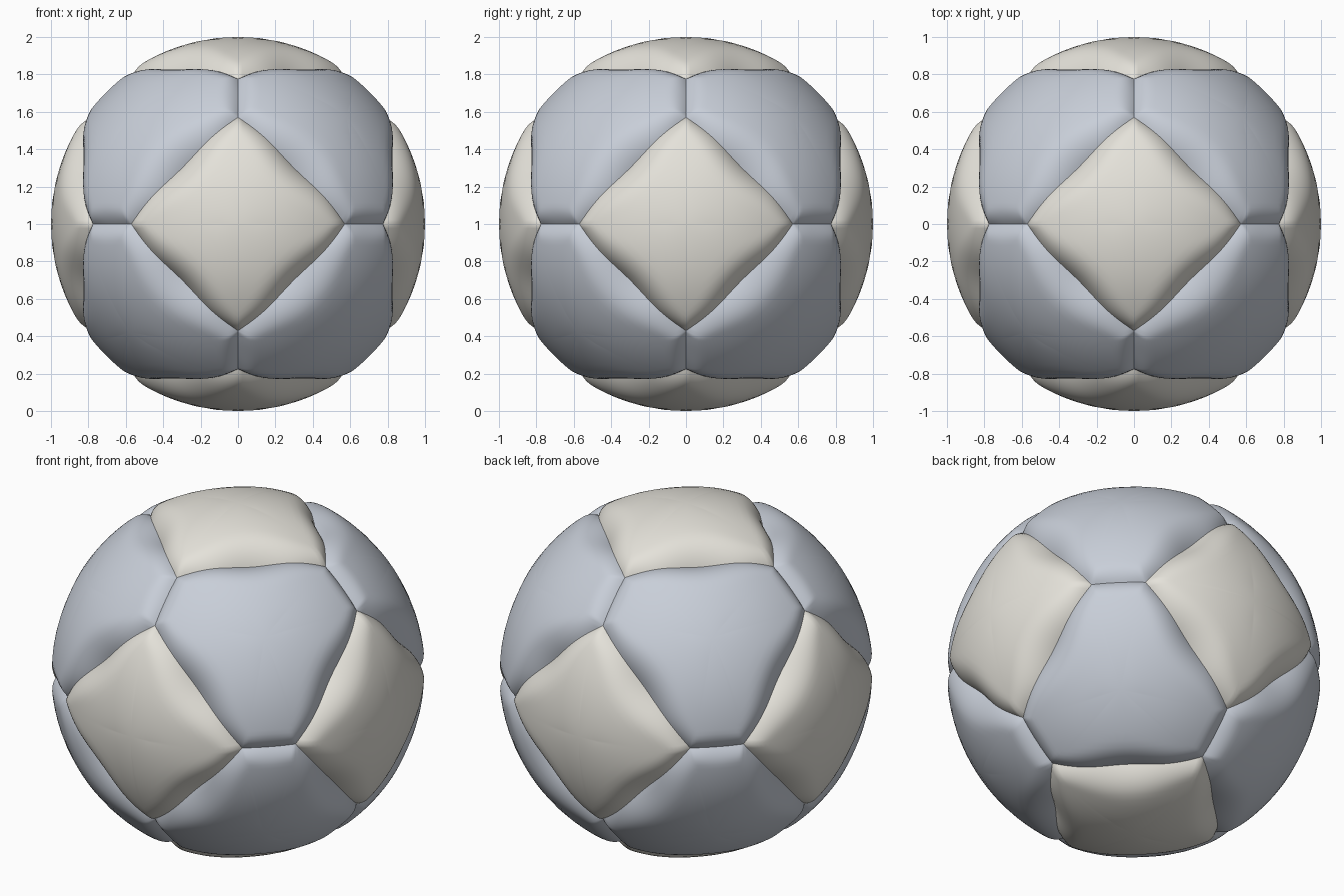
import bpy, bmesh, math
from math import sin, pi
from mathutils import Vector
from itertools import product

if "Cube" in bpy.data.objects:
    bpy.data.objects.remove(bpy.data.objects["Cube"])

A, B = 0.57, 0.775           # seam corner coordinates
STEPS = 24                   # segments along each panel side
RINGS = [0.0, 0.2, 0.38, 0.52, 0.62, 0.7, 0.76, 0.81, 0.85, 0.885, 0.915, 0.94, 0.96, 0.98, 1.0]


def material(name, rgb):
    m = bpy.data.materials.new(name)
    m.diffuse_color = (*rgb, 1)
    m.use_nodes = True
    m.node_tree.nodes["Principled BSDF"].inputs["Base Color"].default_value = m.diffuse_color
    return m


cream = material("cream", (0.78, 0.76, 0.70))
blue_grey = material("blue_grey", (0.58, 0.62, 0.69))


def panel(name, centre, corners, mat):
    """Puffy spherical panel whose rim sinks into the seams."""
    c = centre.normalized()
    ex = c.orthogonal().normalized()
    ey = c.cross(ex)
    corners = sorted((v.normalized() for v in corners),
                     key=lambda v: math.atan2(v.dot(ey), v.dot(ex)))
    sides = list(zip(corners, corners[1:] + corners[:1]))

    def place(p):
        p = p.normalized()
        drop = 0
        for a, b in sides:
            n = a.cross(b).normalized()
            d = math.asin(max(0, min(1, p.dot(n))))
            q = p - n * p.dot(n)
            s = max(0, min(1, a.angle(q) / a.angle(b)))
            long_side = 1 if a.angle(b) > 0.5 else 0.15
            wave = sin(pi * s) ** 2 * long_side
            depth = 0.038 + 0.045 * wave ** 2
            width = 0.085 + 0.10 * wave
            drop = max(drop, depth * max(0, 1 - d / width) ** 2)
        return p * (1 - drop) + Vector((0, 0, 1))

    bm = bmesh.new()
    for a, b in sides:
        grid = [[bm.verts.new(place(c * (1 - u) + a.lerp(b, j / STEPS) * u))
                 for j in range(STEPS + 1)] for u in RINGS]
        for r0, r1 in zip(grid, grid[1:]):
            for j in range(STEPS):
                bm.faces.new((r0[j], r1[j], r1[j + 1], r0[j + 1]))
    bmesh.ops.remove_doubles(bm, verts=bm.verts, dist=1e-5)
    for f in bm.faces:
        f.smooth = True
    me = bpy.data.meshes.new(name)
    bm.to_mesh(me)
    bm.free()
    me.materials.append(mat)
    ob = bpy.data.objects.new(name, me)
    bpy.context.collection.objects.link(ob)


# Six square panels on the axes
for axis, sign in product(range(3), (-1, 1)):
    centre = Vector((0, 0, 0))
    centre[axis] = sign
    pts = []
    for other, s in product([i for i in range(3) if i != axis], (-1, 1)):
        v = centre * B
        v[other] = s * A
        pts.append(v)
    panel("square_panel", centre, pts, cream)

# Eight six-sided panels in the octants
for signs in product((-1, 1), repeat=3):
    pts = []
    for i, j in [(i, j) for i in range(3) for j in range(3) if i != j]:
        v = Vector((0, 0, 0))
        v[i], v[j] = A * signs[i], B * signs[j]
        pts.append(v)
    panel("hexagon_panel", Vector(signs), pts, blue_grey)
